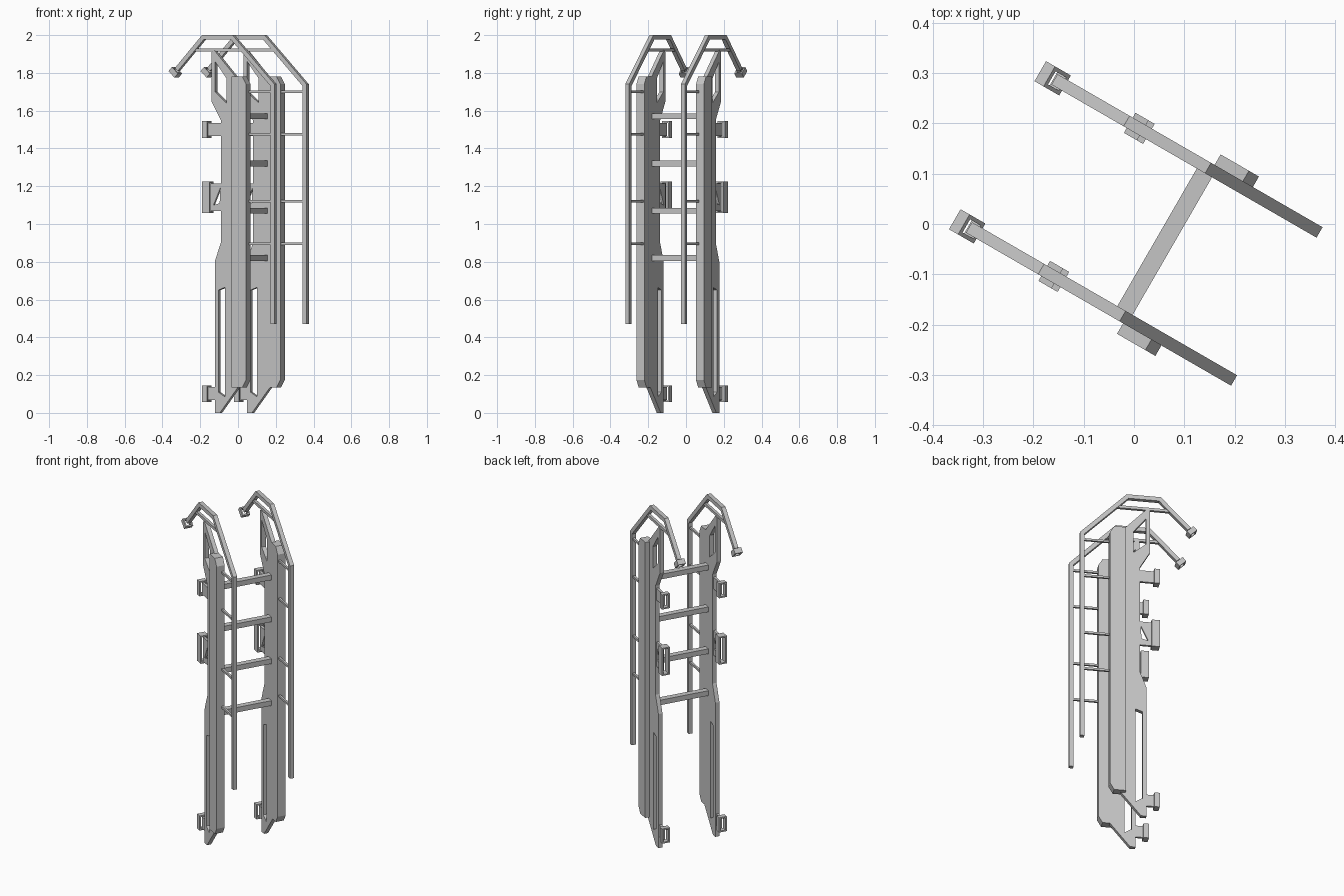
import bpy, bmesh, math
from mathutils import Matrix, Vector

cube = bpy.data.objects.get("Cube")
if cube:
    bpy.data.objects.remove(cube)

GREY = (0.56, 0.56, 0.56, 1.0)
mat = bpy.data.materials.new("light_grey")
mat.use_nodes = True
mat.diffuse_color = GREY
mat.node_tree.nodes["Principled BSDF"].inputs["Base Color"].default_value = GREY

TURN = Matrix.Rotation(math.radians(-30), 4, "Z")
RAIL = 0.17      # distance of each side frame from the middle
TUBE = 0.024     # tube and plate thickness


def prism(bm, outline, v0, v1, hole=None):
    """Upright outline (u, z), optionally with a hole, extruded from v0 to v1."""
    part = bmesh.new()
    for loop in filter(None, (outline, hole)):
        vs = [part.verts.new((u, v0, z)) for u, z in loop]
        for a, b in zip(vs, vs[1:] + vs[:1]):
            part.edges.new((a, b))
    if hole:
        bmesh.ops.triangle_fill(part, use_beauty=True, edges=part.edges[:], normal=(0, -1, 0))
    else:
        part.faces.new(part.verts[:])
    res = bmesh.ops.extrude_face_region(part, geom=part.faces[:], use_keep_orig=True)
    moved = [g for g in res["geom"] if isinstance(g, bmesh.types.BMVert)]
    bmesh.ops.translate(part, verts=moved, vec=(0, v1 - v0, 0))
    bmesh.ops.recalc_face_normals(part, faces=part.faces[:])
    tmp = bpy.data.meshes.new("tmp")
    part.to_mesh(tmp)
    part.free()
    bm.from_mesh(tmp)
    bpy.data.meshes.remove(tmp)


def strip(path, width):
    """Outline of a mitred band along a path."""
    pts = [Vector(p) for p in path]
    dirs = [(b - a).normalized() for a, b in zip(pts, pts[1:])]
    left, right = [], []
    for i, p in enumerate(pts):
        a, b = dirs[max(i - 1, 0)], dirs[min(i, len(dirs) - 1)]
        na, nb = Vector((-a.y, a.x)), Vector((-b.y, b.x))
        m = (na + nb).normalized()
        m *= width / 2 / m.dot(na)
        left.append(p + m)
        right.append(p - m)
    return left + right[::-1]


def bar(bm, path, width, v, depth):
    prism(bm, strip(path, width), v - depth / 2, v + depth / 2)


def sleeve(bm, centre, axis, length, height, v, width=0.046, wall=0.008):
    """Hollow rectangular sleeve, open along its axis."""
    c, d = Vector(centre), Vector(axis).normalized()
    n = Vector((-d.y, d.x))
    a, b = c - d * length / 2, c + d * length / 2
    for s in (-1, 1):
        off = n * s * (height - wall) / 2
        bar(bm, (a + off, b + off), wall, v, width)
        bar(bm, (a, b), height, v + s * (width - wall) / 2, wall)


def finish(bm, name):
    me = bpy.data.meshes.new(name)
    bm.to_mesh(me)
    bm.free()
    me.transform(TURN)
    me.materials.append(mat)
    ob = bpy.data.objects.new(name, me)
    bpy.context.collection.objects.link(ob)


plate = [(-0.037, 0), (-0.006, 0), (0.1, 0.13), (0.15, 0.18), (0.15, 1.73),
         (0.09, 1.78), (-0.04, 1.92), (-0.057, 1.91), (-0.057, 1.65),
         (0, 1.55), (0, 0.9), (-0.037, 0.8)]
slot = [(-0.015, 0.11), (0.025, 0.085), (0.025, 0.665), (-0.015, 0.65)]
window = [(-0.035, 1.7), (0.035, 1.64), (0.035, 1.77), (-0.035, 1.86)]
beam = [(0.08, 0.135), (0.145, 0.135), (0.168, 0.175), (0.168, 1.74),
        (0.145, 1.78), (0.08, 1.78)]
handrail = [(0.316, 0.47), (0.316, 1.735), (0.067, 1.988), (-0.11, 1.988), (-0.272, 1.818)]

for side, s in (("front", -1), ("back", 1)):
    v = s * RAIL

    # side plate, split where the two openings need their own section
    bm = bmesh.new()
    lower = plate[:4] + [(0.15, 0.85), (-0.019, 0.85), plate[-1]]
    upper = [(-0.019, 0.85), (0.15, 0.85)] + plate[4:-1]
    prism(bm, lower, v - TUBE / 2, v + TUBE / 2, slot)
    prism(bm, upper, v - TUBE / 2, v + TUBE / 2, window)
    finish(bm, side + "_side_plate")

    # thick beam on the outer face
    bm = bmesh.new()
    prism(bm, beam, v - s * 0.012, v + s * 0.036)
    finish(bm, side + "_beam")

    # bent handrail with its tie bars
    bm = bmesh.new()
    bar(bm, handrail, TUBE, v, TUBE)
    bar(bm, [(-0.172, 1.922), (0.13, 1.922)], 0.016, v, 0.016)
    for z in (0.895, 1.12, 1.475, 1.7):
        bar(bm, [(0.15, z), (0.31, z)], 0.012, v, 0.012)
    finish(bm, side + "_handrail")

    # sleeve at the handrail's end
    bm = bmesh.new()
    sleeve(bm, (-0.285, 1.803), (-0.69, -0.72), 0.03, 0.05, v)
    finish(bm, side + "_handrail_clamp")

    # small wall brackets
    for name, z, root in (("lower", 0.102, -0.03), ("upper", 1.5, 0.005)):
        bm = bmesh.new()
        sleeve(bm, (-0.093, z), (1, 0), 0.03, 0.088, v)
        bar(bm, [(-0.08, z), (root, z)], 0.07, v, 0.014)
        finish(bm, side + "_" + name + "_bracket")

    # large middle bracket with a triangular opening
    bm = bmesh.new()
    sleeve(bm, (-0.086, 1.142), (1, 0), 0.044, 0.165, v)
    prism(bm, [(-0.067, 1.07), (0.005, 1.07), (0.005, 1.215), (-0.067, 1.215)],
          v - 0.007, v + 0.007, [(-0.048, 1.1), (-0.01, 1.11), (-0.006, 1.19)])
    finish(bm, side + "_middle_bracket")

# rungs between the two side frames
for i in range(4):
    bm = bmesh.new()
    z = 0.82 + 0.25 * i
    bar(bm, [(0.053, z), (0.088, z)], 0.03, 0, 2 * RAIL - TUBE)
    finish(bm, "rung_%d" % (i + 1))
